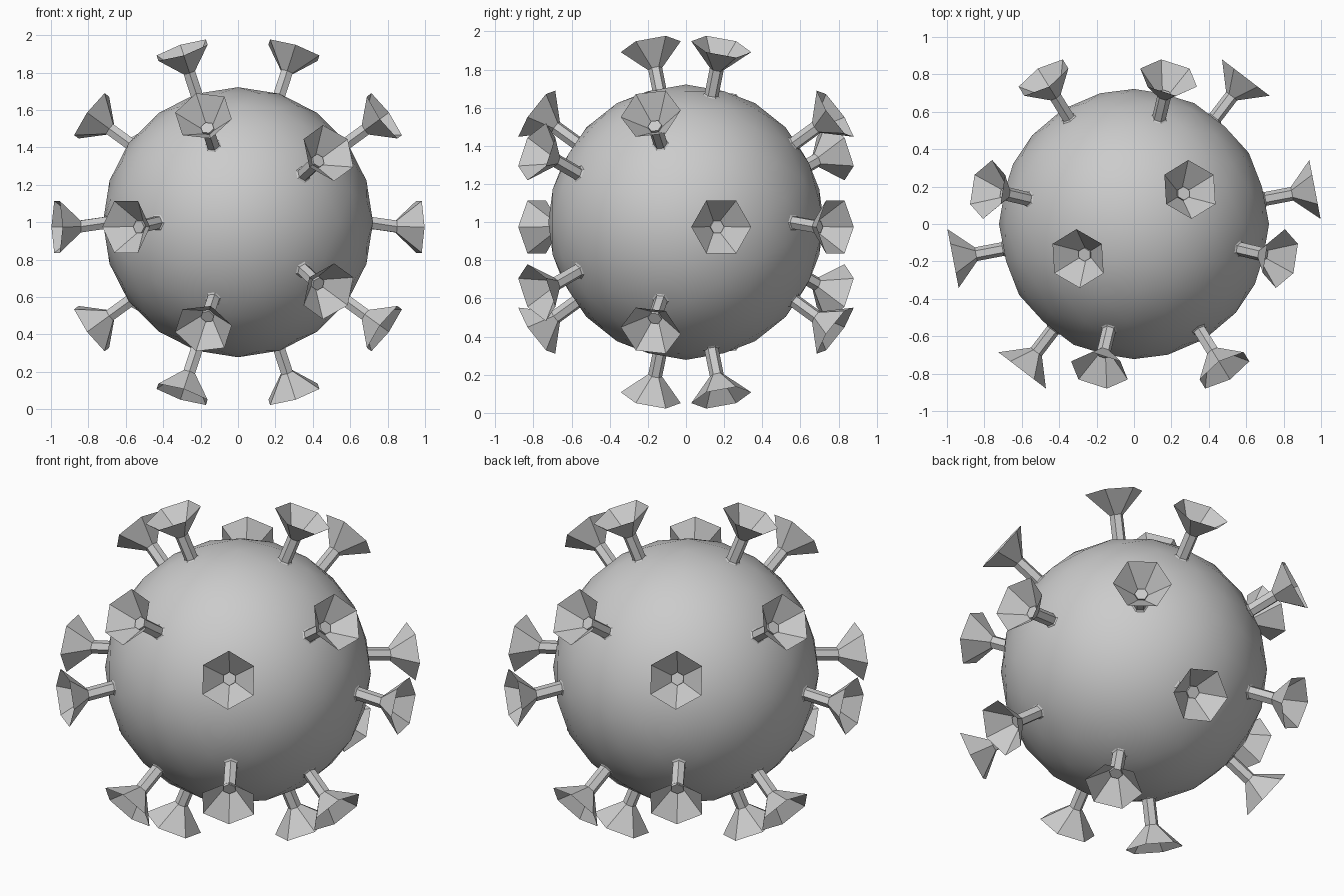
import bpy, bmesh, math
from mathutils import Vector, Matrix

if "Cube" in bpy.data.objects:
    bpy.data.objects.remove(bpy.data.objects["Cube"])

CENTER = Vector((0, 0, 1))
TURN = Matrix.Rotation(math.radians(90), 4, 'X')  # puts a five-fold axis on y


def make_object(name, bm, smooth=False):
    mesh = bpy.data.meshes.new(name)
    bm.to_mesh(mesh)
    bm.free()
    for p in mesh.polygons:
        p.use_smooth = smooth
    ob = bpy.data.objects.new(name, mesh)
    bpy.context.collection.objects.link(ob)
    return ob


def icosphere(level, radius):
    bm = bmesh.new()
    bmesh.ops.create_icosphere(bm, subdivisions=level, radius=radius, matrix=TURN)
    return bm


def hex_ring(bm, n, u, v, radius, dist, lean):
    c = CENTER + n * dist + lean * min(1, max(0, (dist - 0.7) / 0.17))
    return [bm.verts.new(c + radius * (math.cos(a) * u + math.sin(a) * v))
            for a in (k * math.pi / 3 for k in range(6))]


def skin(bm, profile, frame, cap=False):
    rings = [hex_ring(bm, *frame[:3], r, d, frame[3]) for r, d in profile]
    for a, b in zip(rings, rings[1:]):
        for k in range(6):
            j = (k + 1) % 6
            bm.faces.new((a[k], a[j], b[j], b[k]))
    if cap:
        bm.faces.new(rings[-1])


# Round body
body = icosphere(3, 0.722)
bmesh.ops.translate(body, verts=body.verts, vec=CENTER)
make_object("round_body", body, smooth=True)

# One spike on each of the twenty faces of an icosahedron
base = icosphere(1, 1.0)
stalks, cups = bmesh.new(), bmesh.new()
for f in base.faces:
    n = f.calc_center_median().normalized()
    corner = f.verts[0].co
    u = (corner - n * corner.dot(n)).normalized()
    v = n.cross(u)
    # slight bend of the stalks
    lean = Vector()
    if abs(n.z) < 0.1:
        lean.z = -0.025
    elif abs(n.z) < 0.45:
        lean.z = math.copysign(0.018, n.z)
    frame = (n, u, v, lean)
    skin(stalks, [(0.075, 0.69), (0.037, 0.715), (0.037, 0.875)], frame, cap=True)
    skin(cups, [(0.037, 0.86), (0.16, 0.985)], frame)
base.free()
make_object("spike_stalks", stalks)
make_object("spike_cups", cups)
